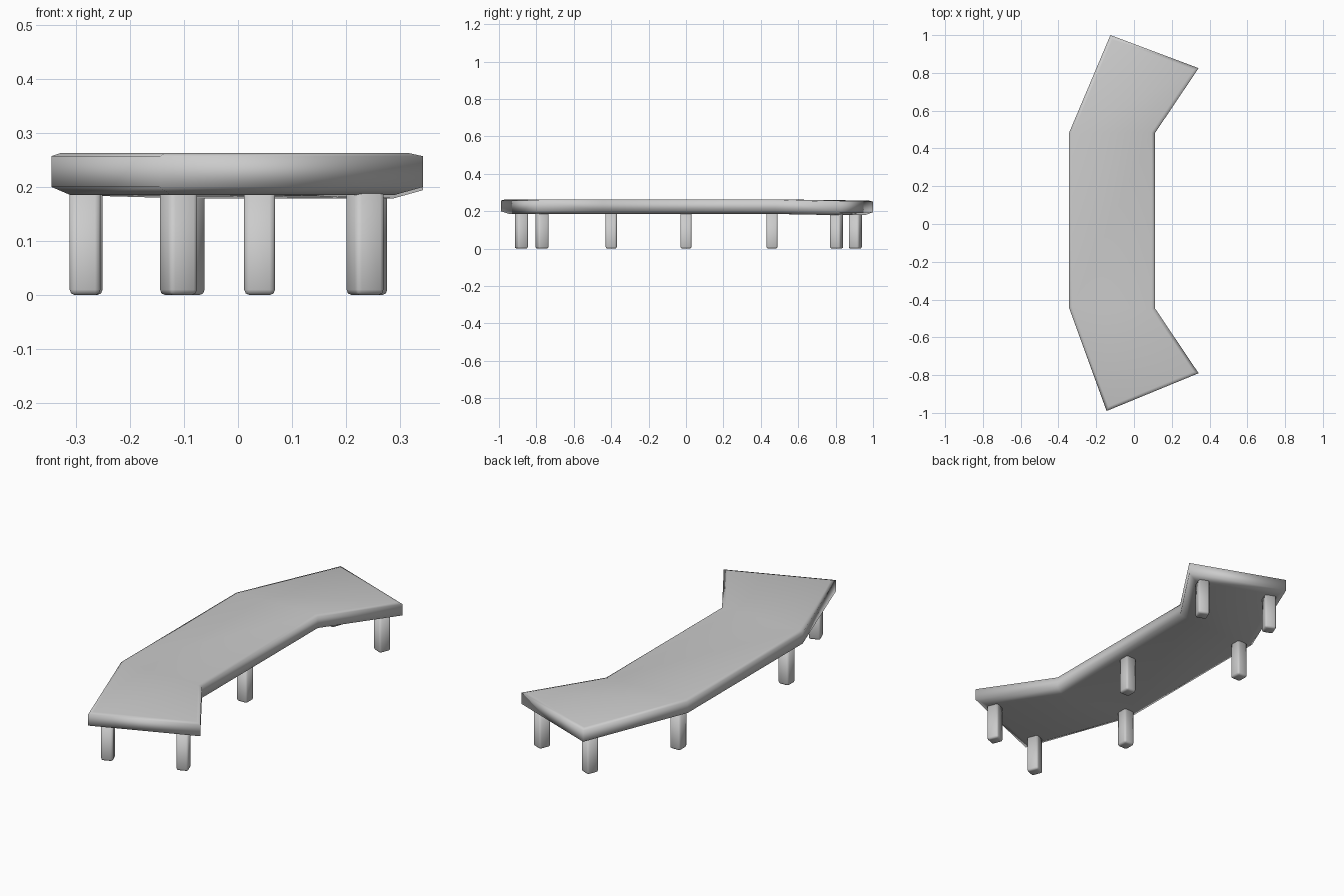
import bpy, bmesh, math

cube = bpy.data.objects.get("Cube")
if cube:
    bpy.data.objects.remove(cube, do_unlink=True)

grey = bpy.data.materials.new("light grey")
grey.use_nodes = True
colour = (0.6, 0.6, 0.6, 1)
grey.diffuse_color = colour
grey.node_tree.nodes["Principled BSDF"].inputs["Base Color"].default_value = colour


def finish(bm, name):
    mesh = bpy.data.meshes.new(name)
    bmesh.ops.recalc_face_normals(bm, faces=bm.faces)
    bm.to_mesh(mesh)
    bm.free()
    mesh.materials.append(grey)
    obj = bpy.data.objects.new(name, mesh)
    bpy.context.collection.objects.link(obj)
    mesh.shade_smooth()
    return obj


# Bent bench top: pairs of (outer, inner) corners from front to back
pairs = [((-0.145, -0.99), (0.342, -0.79)),
         ((-0.345, -0.44), (0.11, -0.445)),
         ((-0.345, 0.48), (0.11, 0.48)),
         ((-0.125, 1.0), (0.342, 0.825))]
bm = bmesh.new()
rows = [[bm.verts.new((x, y, 0.2)) for x, y in pair] for pair in pairs]
bottom = [bm.faces.new((a[0], b[0], b[1], a[1])) for a, b in zip(rows, rows[1:])]
bm.normal_update()
extruded = bmesh.ops.extrude_face_region(bm, geom=bottom, use_keep_orig=True)["geom"]
top = [g for g in extruded if isinstance(g, bmesh.types.BMFace)]
for v in {v for f in top for v in f.verts}:
    v.co.z = 0.257
bmesh.ops.recalc_face_normals(bm, faces=bm.faces)

# Chamfered rims: shallow above, deeper and wider below
for faces, width, z in ((top, 0.018, 0.263), (bottom, 0.035, 0.185)):
    bmesh.ops.inset_region(bm, faces=faces, thickness=width, use_even_offset=True)
    for v in {v for f in faces for v in f.verts}:
        v.co.z = z

# The back end sags slightly
for v in bm.verts:
    if v.co.y > 0.7:
        v.co.z -= 0.006
finish(bm, "bench_top")

# Square legs with rounded edges, turned to follow each section
legs = [("front_outer_leg", -0.11, -0.88, 22), ("front_inner_leg", 0.235, -0.77, 22),
        ("outer_leg_front", -0.283, -0.40, 0), ("middle_inner_leg", 0.04, 0.0, 0),
        ("outer_leg_back", -0.279, 0.46, 0), ("back_inner_leg", 0.242, 0.805, -22),
        ("back_outer_leg", -0.096, 0.905, -22)]
for name, x, y, turn in legs:
    bm = bmesh.new()
    bmesh.ops.create_cube(bm, size=1)
    for v in bm.verts:
        v.co.x *= 0.057
        v.co.y *= 0.06
        v.co.z = 0.0 if v.co.z < 0 else 0.19
    edges = [e for e in bm.edges if min(v.co.z for v in e.verts) < 0.01]
    bmesh.ops.bevel(bm, geom=edges, offset=0.01, segments=2, profile=0.5,
                    affect='EDGES')
    leg = finish(bm, name)
    leg.location = (x, y, 0)
    leg.rotation_euler.z = math.radians(turn)
